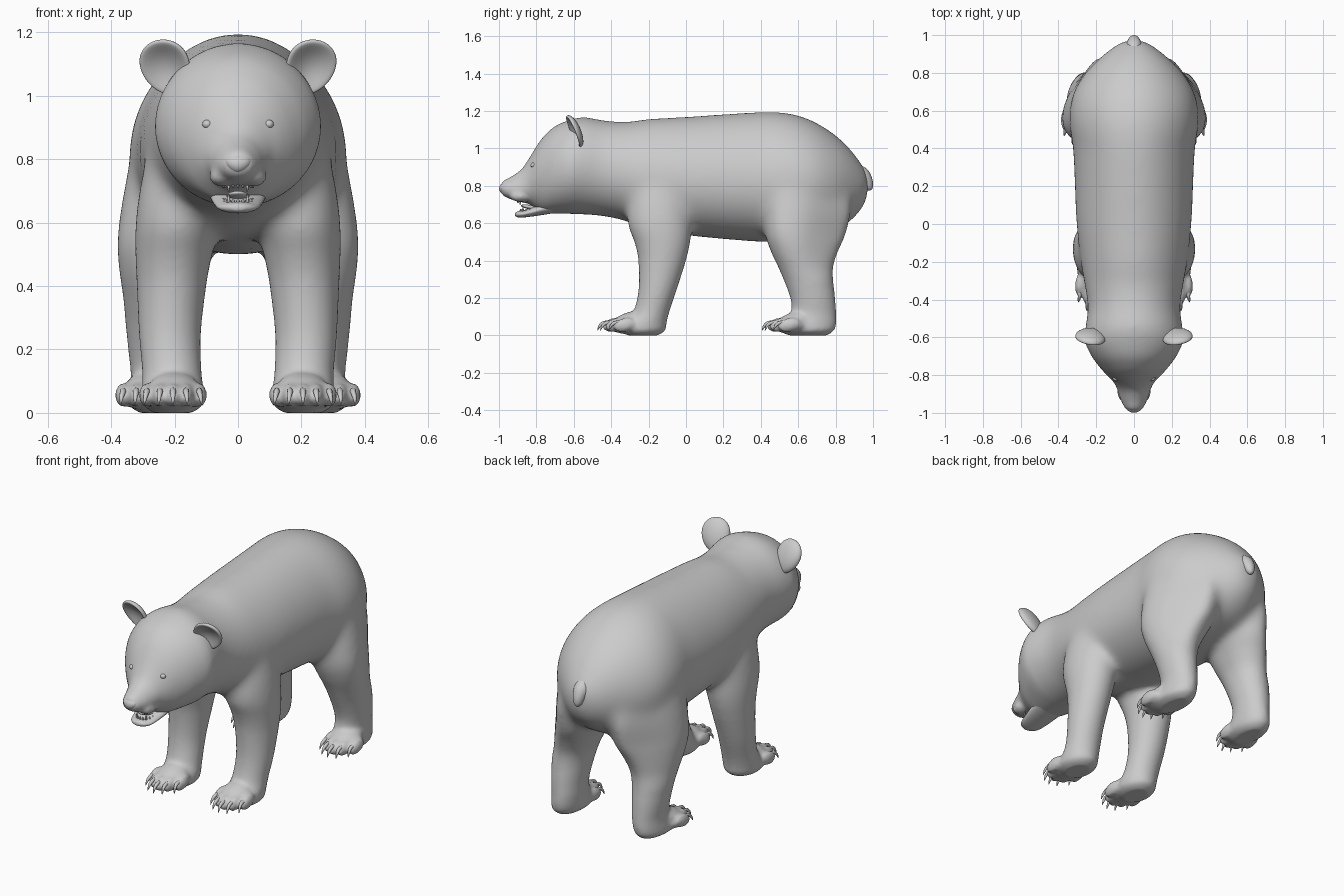
import bpy, bmesh
from math import sin, cos, pi, radians, sqrt
from mathutils import Matrix, Vector

if "Cube" in bpy.data.objects:
    bpy.data.objects.remove(bpy.data.objects["Cube"])


def resample(rows, steps=5):
    """Catmull-Rom smoothing of a table of section values."""
    out = []
    for i in range(len(rows) - 1):
        p0, p1, p2, p3 = (rows[min(max(i + j, 0), len(rows) - 1)] for j in (-1, 0, 1, 2))
        for s in range(steps):
            t = s / steps
            out.append([0.5 * (2*b + (c - a)*t + (2*a - 5*b + 4*c - d)*t*t + (3*b - a - 3*c + d)*t**3)
                        for a, b, c, d in zip(p0, p1, p2, p3)])
    return out + [list(rows[-1])]


def loft(bm, rings):
    """Skin a list of point rings and cap both ends."""
    vs = [[bm.verts.new(p) for p in r] for r in rings]
    n = len(vs[0])
    for a, b in zip(vs, vs[1:]):
        for i in range(n):
            bm.faces.new((a[i], a[(i + 1) % n], b[(i + 1) % n], b[i]))
    bm.faces.new(vs[0][::-1])
    bm.faces.new(vs[-1])


def y_loft(bm, rows, n=64):
    """Rows (y, top, bottom, half width, pear factor) along the body."""
    rings = []
    for y, top, bot, hx, k in resample(rows):
        ang = [2 * pi * i / n for i in range(n)]
        rings.append([(hx * cos(a) * (1 - k * sin(a)), y,
                       (top + bot) / 2 + (top - bot) / 2 * sin(a)) for a in ang])
    loft(bm, rings)


def leg_loft(bm, rows, side, pear, n=40):
    """Rows (z, y front, y back, x inner, x outer) down a leg; pear narrows the back of the thigh."""
    rings = []
    for z, y0, y1, x0, x1 in resample(rows):
        k = pear * min(max((z - .3) / .25, 0), 1)
        ring = []
        for i in range(n):
            c, s = cos(2 * pi * i / n), sin(2 * pi * i / n)
            wide = (1 - k * s) * (1 - .2 * k) if c > 0 else 1
            ring.append((side * ((x0 + x1) / 2 + (x1 - x0) / 2 * c * wide - .04 * k * max(s, 0)),
                         (y0 + y1) / 2 + (y1 - y0) / 2 * s, z))
        rings.append(ring)
    loft(bm, rings)


def tube(bm, rows, n=10):
    """Rows (x, y, z, radius): round tapered tube."""
    rows = resample(rows, 4)
    rings = []
    for i, (x, y, z, r) in enumerate(rows):
        a, b = rows[max(i - 1, 0)], rows[min(i + 1, len(rows) - 1)]
        d = Vector((b[0] - a[0], b[1] - a[1], b[2] - a[2])).normalized()
        u = Vector((1, 0, 0))
        v = d.cross(u).normalized()
        rings.append([Vector((x, y, z)) + r * (cos(2*pi*j/n) * u + sin(2*pi*j/n) * v)
                      for j in range(n)])
    loft(bm, rings)


def ball(bm, loc, radii, rot=0.0, seg=24):
    m = Matrix.Translation(loc) @ Matrix.Rotation(rot, 4, 'X') @ Matrix.Diagonal((*radii, 1))
    return bmesh.ops.create_uvsphere(bm, u_segments=seg, v_segments=seg // 2, radius=1, matrix=m)['verts']


def finish(bm, name):
    bmesh.ops.recalc_face_normals(bm, faces=bm.faces)
    me = bpy.data.meshes.new(name)
    bm.to_mesh(me)
    bm.free()
    me.polygons.foreach_set('use_smooth', [True] * len(me.polygons))
    ob = bpy.data.objects.new(name, me)
    bpy.context.collection.objects.link(ob)
    return ob


# body sections: muzzle, head, neck, torso and rump in one loft
BODY = [(-.99, .81, .765, .025, 0), (-.975, .828, .745, .048, .1), (-.93, .852, .725, .07, .15),
        (-.88, .888, .712, .086, .15), (-.84, .945, .702, .106, .1), (-.80, 1.01, .675, .144, 0),
        (-.76, 1.065, .655, .18, 0), (-.70, 1.118, .652, .224, 0), (-.62, 1.152, .65, .26, 0),
        (-.54, 1.167, .646, .256, 0), (-.44, 1.15, .636, .245, .02), (-.32, 1.142, .61, .262, .06),
        (-.2, 1.158, .56, .282, .08), (0, 1.169, .535, .304, .08), (.2, 1.183, .515, .313, .08),
        (.4, 1.195, .5, .322, .08), (.5, 1.194, .5, .338, .08), (.6, 1.177, .51, .34, .08),
        (.7, 1.136, .53, .318, .08), (.8, 1.071, .56, .258, .06), (.88, .995, .61, .18, 0),
        (.945, .91, .68, .1, 0), (.975, .86, .75, .04, 0)]
FRONT = [(.95, -.24, -.06, .08, .25), (.75, -.30, .02, .07, .303), (.6, -.315, .034, .06, .325),
         (.5, -.278, .025, .08, .325), (.4, -.255, 0, .10, .319), (.25, -.253, -.048, .117, .312),
         (.13, -.28, -.088, .115, .302), (.07, -.33, -.103, .108, .303), (.025, -.35, -.113, .112, .298),
         (0, -.31, -.15, .145, .265)]
HIND = [(1.05, .5, .68, .08, .24), (.85, .44, .82, .06, .325), (.7, .415, .885, .05, .362),
        (.55, .42, .862, .06, .383), (.45, .452, .815, .10, .378), (.35, .5, .785, .14, .362),
        (.2, .558, .797, .165, .346), (.12, .558, .803, .17, .338), (.06, .51, .803, .172, .345),
        (.025, .50, .79, .18, .345), (0, .55, .755, .21, .31)]

bm = bmesh.new()
y_loft(bm, BODY)
claws = bmesh.new()
for s in (1, -1):
    for rows, cx, yt, pear in ((FRONT, .205, -.388, 0), (HIND, .28, .492, .6)):
        leg_loft(bm, rows, s, pear)
        # paw pad, five toes and their claws
        ball(bm, (s * cx, yt + .075, .054), (.098, .1, .047))
        ball(bm, (s * (cx - .003), yt + .09, .075), (.08, .105, .05), radians(16))
        for i in range(5):
            t = (i - 2) / 2
            x, y = s * (cx + t * .083), yt + .06 * t * t
            ball(bm, (x, y, .056), (.0245, .062, .037), radians(12), 16)
            tube(claws, [(x, y - .03, .07, .010), (x, y - .055, .066, .0095),
                         (x + s * t * .004, y - .074, .05, .007), (x + s * t * .007, y - .085, .026, .0015)], 8)
# lips beside the mouth
for s in (1, -1):
    ball(bm, (s * .05, -.885, .745), (.04, .058, .032))
body = finish(bm, "body")
finish(claws, "claws")

# weld the body volumes into one skin
bpy.context.view_layer.objects.active = body
body.select_set(True)
mod = body.modifiers.new("skin", 'REMESH')
mod.mode, mod.voxel_size, mod.use_smooth_shade = 'VOXEL', .011, True
bpy.ops.object.modifier_apply(modifier="skin")

# soften everything a little, and the shoulder and hip joints a lot
group = body.vertex_groups.new(name="joints")
for v in body.data.vertices:
    w = min(max((v.co.z - .38) / .22, 0), 1) * min(max((v.co.y + .6) / .15, 0), 1)
    if w > 0:
        group.add([v.index], w, 'REPLACE')
for name, its, vg in (("soften", 5, ""), ("blend", 90, "joints")):
    mod = body.modifiers.new(name, 'SMOOTH')
    mod.factor, mod.iterations, mod.vertex_group = .5, its, vg
    bpy.ops.object.modifier_apply(modifier=name)

# stubby tail
bm = bmesh.new()
tube(bm, [(0, .88, .90, .03), (0, .935, .862, .042), (0, .964, .825, .035), (0, .979, .79, .022),
          (0, .983, .775, .008)], 20)
finish(bm, "tail")

# lower jaw
bm = bmesh.new()
y_loft(bm, [(-.68, .72, .658, .09, 0), (-.76, .71, .645, .086, 0), (-.82, .686, .636, .076, 0),
            (-.87, .668, .63, .064, 0), (-.895, .664, .63, .048, 0), (-.91, .658, .636, .026, 0),
            (-.914, .65, .642, .008, 0)], 24)
finish(bm, "lower_jaw")

# tongue
bm = bmesh.new()
ball(bm, (0, -.825, .684), (.036, .06, .012), radians(-10))
finish(bm, "tongue")

# teeth: lower and upper arcs, with longer canines
bm = bmesh.new()
for z, d, y0 in ((.66, 1, -.815), (.726, -1, -.83)):
    for i in range(11):
        a = pi * i / 10
        h = .028 if i in (3, 7) else .017
        m = Matrix.Translation((.05 * cos(a), y0 - .07 * sin(a), z + d * h / 2))
        bmesh.ops.create_cone(bm, cap_ends=True, segments=8, radius1=.007 if d > 0 else .002,
                              radius2=.002 if d > 0 else .007, depth=h, matrix=m)
finish(bm, "teeth")

# nose pad, wider at the top
bm = bmesh.new()
for v in ball(bm, (0, -.97, .785), (.041, .029, .03), radians(-15)):
    v.co.x *= 1 + (v.co.z - .785) * 10
finish(bm, "nose")

# eyes, seated on the face surface
bm = bmesh.new()
hit, loc, _, _ = body.ray_cast(Vector((.097, -2, .91)), Vector((0, 1, 0)))
y = loc.y if hit else -.825
for s in (1, -1):
    ball(bm, (s * .097, y + .008, .91), (.016, .016, .014), 0, 16)
finish(bm, "eyes")

# ears: cupped discs tilted forward and outward
bm = bmesh.new()
for s in (1, -1):
    tilt = (Matrix.Translation((s * .228, -.598, 1.09)) @ Matrix.Rotation(radians(15 * s), 4, 'Z')
            @ Matrix.Rotation(radians(12 * s), 4, 'Y') @ Matrix.Rotation(radians(24), 4, 'X'))
    for v in bmesh.ops.create_uvsphere(bm, u_segments=32, v_segments=24, radius=1)['verts']:
        x, yy, z = v.co
        h = sqrt(max(0, 1 - x * x - z * z))
        dy = .035 * h if yy > 0 else -.04 * h + .055 * h * h
        v.co = tilt @ Vector((.079 * x * (1 + .12 * z), dy, .094 * z))
finish(bm, "ears")
